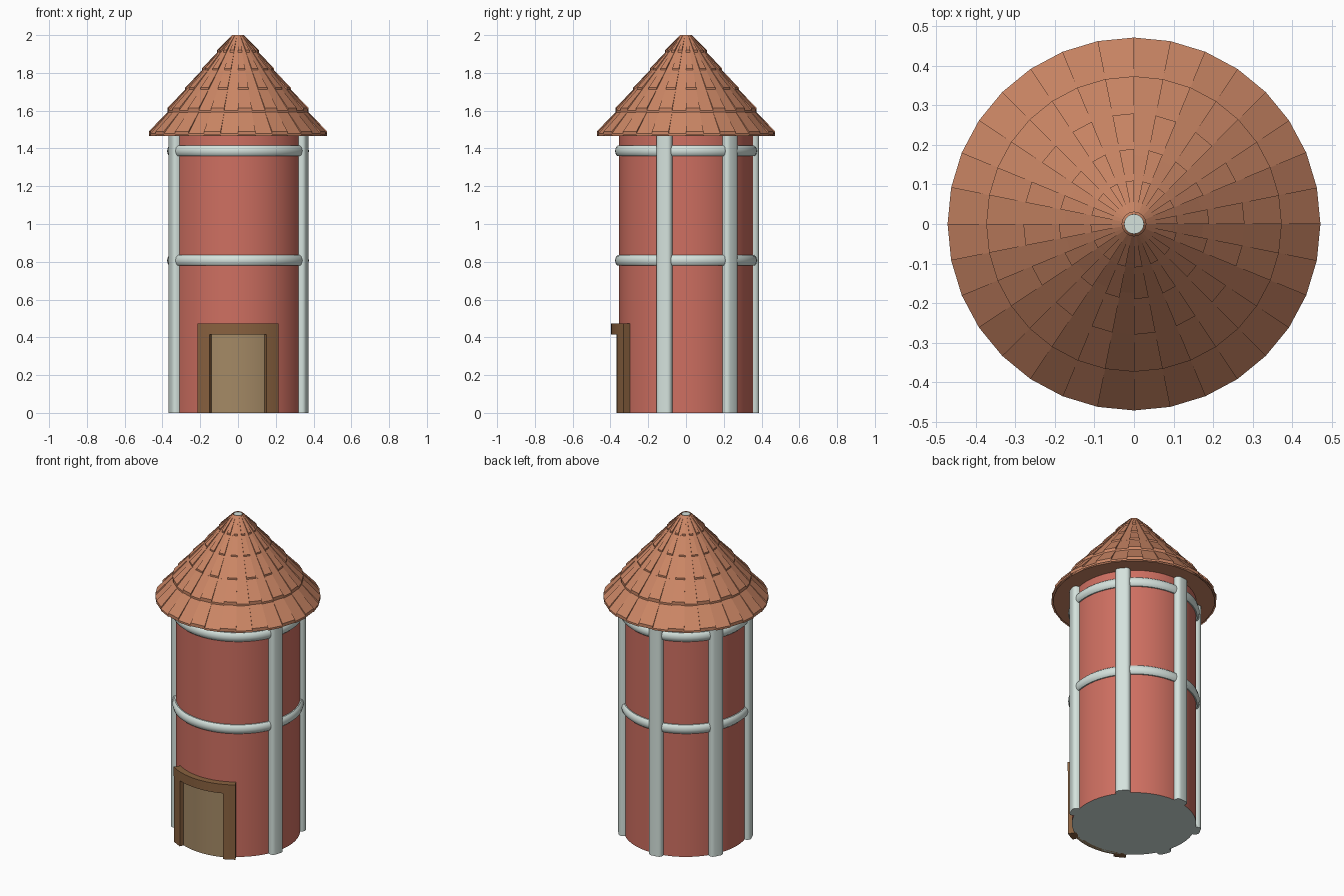
import bpy, bmesh
from math import sin, cos, pi, radians

if "Cube" in bpy.data.objects:
    bpy.data.objects.remove(bpy.data.objects["Cube"])


def material(name, rgb):
    m = bpy.data.materials.new(name)
    m.diffuse_color = (*rgb, 1)
    m.use_nodes = True
    m.node_tree.nodes["Principled BSDF"].inputs["Base Color"].default_value = m.diffuse_color
    return m


RED = material("red_plaster", (0.62, 0.16, 0.12))
TRIM = material("pale_trim", (0.66, 0.76, 0.72))
TILE = material("terracotta", (0.60, 0.24, 0.13))
WOOD = material("dark_wood", (0.25, 0.12, 0.05))
PANEL = material("light_wood", (0.37, 0.25, 0.13))


def finish(name, bm, mats, smooth=True):
    bmesh.ops.recalc_face_normals(bm, faces=bm.faces)
    me = bpy.data.meshes.new(name)
    bm.to_mesh(me)
    bm.free()
    ob = bpy.data.objects.new(name, me)
    bpy.context.collection.objects.link(ob)
    for m in mats:
        me.materials.append(m)
    if smooth:
        bpy.ops.object.select_all(action='DESELECT')
        ob.select_set(True)
        bpy.context.view_layer.objects.active = ob
        bpy.ops.object.shade_smooth_by_angle(angle=radians(35))
    return ob


def sweep(name, profile, a0, a1, steps, mat):
    """Turn a closed (radius, z) profile around z from a0 to a1 degrees."""
    bm = bmesh.new()
    full = a1 - a0 >= 360
    rings = []
    for i in range(steps if full else steps + 1):
        a = radians(a0 + (a1 - a0) * i / steps)
        rings.append([bm.verts.new((r * cos(a), r * sin(a), z)) for r, z in profile])
    n = len(profile)
    for i in range(steps):
        p, q = rings[i], rings[(i + 1) % len(rings)]
        for j in range(n):
            k = (j + 1) % n
            bm.faces.new((p[j], p[k], q[k], q[j]))
    if not full:
        bm.faces.new(rings[0])
        bm.faces.new(rings[-1])
    return finish(name, bm, [mat])


def cone(name, r1, r2, z1, z2, segs, mats, smooth=True):
    bm = bmesh.new()
    bmesh.ops.create_cone(bm, cap_ends=True, segments=segs, radius1=r1, radius2=r2, depth=z2 - z1)
    bmesh.ops.translate(bm, verts=bm.verts, vec=(0, 0, (z1 + z2) / 2))
    bm.normal_update()
    for f in bm.faces:
        if len(mats) > 1 and f.normal.z < -0.9:
            f.material_index = 1
    return finish(name, bm, mats, smooth)


# Round wall with pale floor
cone("tower_wall", 0.355, 0.355, 0, 1.475, 64, [RED, TRIM])

# Upright posts, leaving the door side free
for i, deg in enumerate((-18.5, 40, 97, 153, 202)):
    bm = bmesh.new()
    bmesh.ops.create_cube(bm, size=1)
    bmesh.ops.scale(bm, verts=bm.verts, vec=(0.07, 0.085, 1.47))
    upright = [e for e in bm.edges if abs(e.verts[0].co.z - e.verts[1].co.z) > 0.5]
    bmesh.ops.bevel(bm, geom=upright, offset=0.022, segments=3, profile=0.5, affect='EDGES')
    post = finish(f"post_{i + 1}", bm, [TRIM])
    a = radians(deg)
    post.location = (0.352 * cos(a), 0.352 * sin(a), 0.735)
    post.rotation_euler.z = a

# Horizontal hoops with rounded outer face
for name, z in (("lower_hoop", 0.807), ("upper_hoop", 1.387)):
    prof = [(0.34, z - 0.028), (0.362, z - 0.028), (0.371, z - 0.02), (0.376, z),
            (0.371, z + 0.02), (0.362, z + 0.028), (0.34, z + 0.028)]
    sweep(name, prof, 0, 360, 64, TRIM)


# Curved door and frame
def slab(r0, r1, z0, z1):
    return [(r0, z0), (r1, z0), (r1, z1), (r0, z1)]


sweep("door_panel", slab(0.34, 0.368, 0, 0.42), 246, 294, 14, PANEL)
sweep("door_lintel", slab(0.345, 0.396, 0.415, 0.472), 237, 303, 18, WOOD)
sweep("left_jamb", slab(0.345, 0.394, 0, 0.416), 237, 247.5, 4, WOOD)
sweep("right_jamb", slab(0.345, 0.394, 0, 0.416), 292.5, 303, 4, WOOD)

# Roof core and pale tip
N = 32
cone("roof_core", 0.462, 0.025, 1.466, 1.975, N, [TILE], False)
cone("roof_tip", 0.025, 0.025, 1.95, 1.997, 24, [TRIM])

# Overlapping rows of roof tiles, every second tile slightly lower
rows = [(0.472, 1.478, 0.355, 1.612), (0.374, 1.602, 0.265, 1.727),
        (0.280, 1.710, 0.175, 1.830), (0.190, 1.812, 0.098, 1.922),
        (0.110, 1.908, 0.030, 2.0)]
for i, (r0, z0, r1, z1) in enumerate(rows):
    bm = bmesh.new()
    for k in range(N):
        drop = 0.012 * (k % 2)
        corners = []
        for dz in (0, -0.02):
            for r, z, low in ((r0, z0 + 0.012, drop), (r1, z1, 0)):
                for s in (k, k + 1):
                    a = 2 * pi * s / N
                    zz = max(z - low + dz, 1.466)
                    corners.append(bm.verts.new((r * cos(a), r * sin(a), zz)))
        for f in ((0, 1, 3, 2), (4, 6, 7, 5), (0, 4, 5, 1), (2, 3, 7, 6), (0, 2, 6, 4), (1, 5, 7, 3)):
            bm.faces.new([corners[j] for j in f])
    finish(f"roof_tile_row_{i + 1}", bm, [TILE], False)
